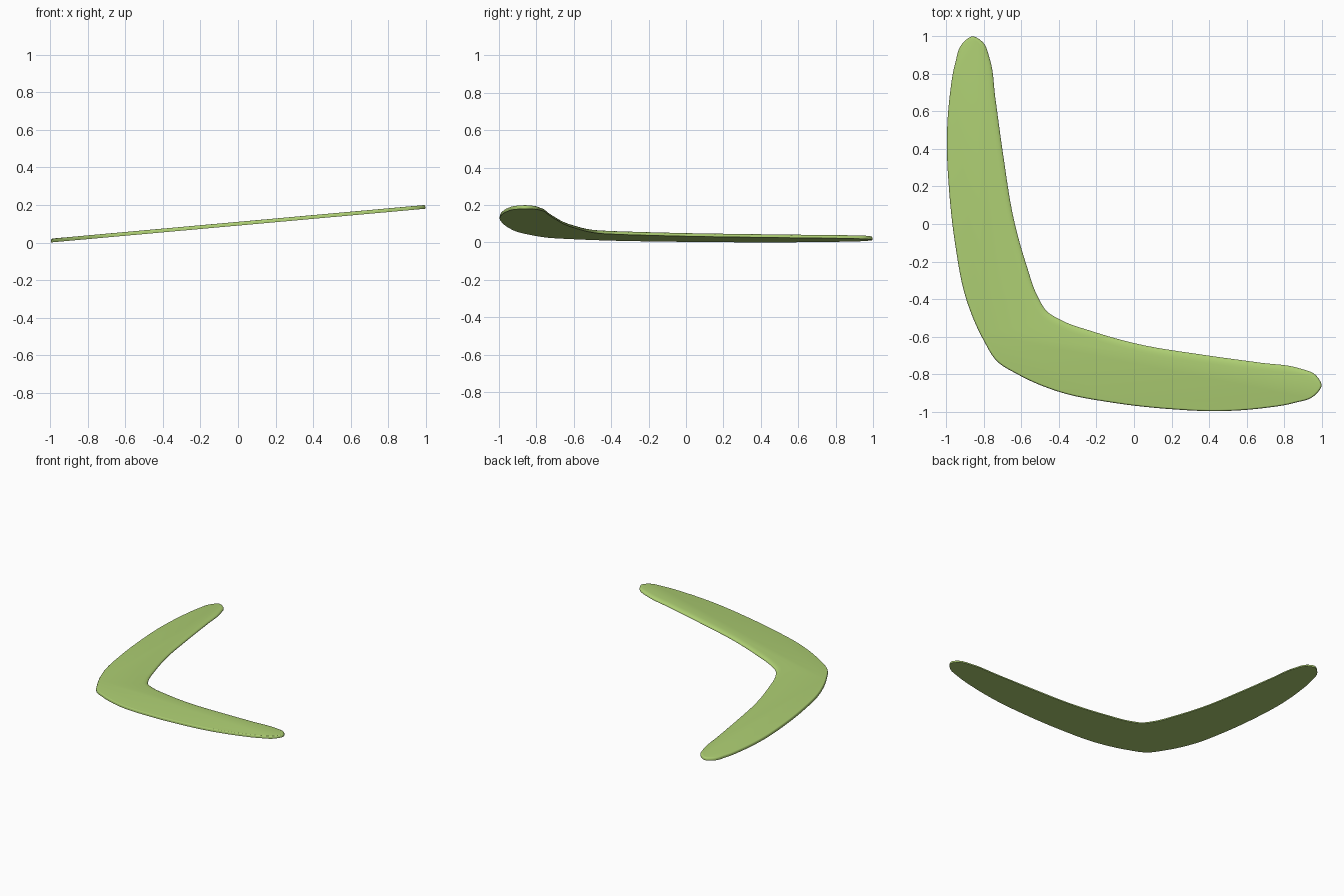
import bpy, bmesh, math
from mathutils import Vector

if "Cube" in bpy.data.objects:
    bpy.data.objects.remove(bpy.data.objects["Cube"])

# Half outline in plan: outer elbow -> tip -> inner elbow, third value = bevel width
half = [(-.73, -.73, .008), (-.80, -.62, .008), (-.89, -.41, .008), (-.953, -.10, .008),
        (-.985, .19, .008), (-.996, .45, .008), (-.981, .68, .008), (-.953, .85, .008),
        (-.914, .96, .008), (-.86, .998, .01), (-.805, .968, .02), (-.768, .88, .034),
        (-.738, .67, .04), (-.698, .38, .04), (-.634, 0, .04), (-.572, -.22, .04),
        (-.513, -.385, .04), (-.464, -.464, .04)]
# The other arm is the same outline mirrored across the diagonal
pts = [Vector(p) for p in half] + [Vector((y, x, w)) for x, y, w in half[-2:0:-1]]


def smooth_loop(p, steps=6):
    """Closed Catmull-Rom spline with spacing-aware tangents."""
    out, n = [], len(p)

    def dist(i):
        return (p[(i + 1) % n].xy - p[i % n].xy).length

    def tangent(i):
        a, b = dist(i - 1), dist(i)
        d0, d1 = (p[i % n] - p[(i - 1) % n]) / a, (p[(i + 1) % n] - p[i % n]) / b
        return (d0 * b + d1 * a) / (a + b)

    for i in range(n):
        h, a, b = dist(i), p[i], p[(i + 1) % n]
        for k in range(steps):
            t = k / steps
            out.append(a * (2*t**3 - 3*t*t + 1) + tangent(i) * h * (t**3 - 2*t*t + t)
                       + b * (3*t*t - 2*t**3) + tangent(i + 1) * h * (t**3 - t*t))
    return out


loop = smooth_loop(pts)
n = len(loop)
T = .01                      # half thickness
TILT = .09                   # rise along x
# Edge section: (share of bevel width, height) from underside to top
section = [(0, -T), (0, -T * .4)]
section += [(1 - math.cos(a), -T * .4 + T * 1.4 * math.sin(a))
            for a in (math.pi / 2 * k / 5 for k in range(1, 6))]

# Blade body: stacked rings closed by flat caps
bm = bmesh.new()
rings = []
for share, z in section:
    ring = []
    for i, p in enumerate(loop):
        d = (loop[(i + 1) % n].xy - loop[i - 1].xy).normalized()
        q = p.xy + Vector((d.y, -d.x)) * p.z * share
        ring.append(bm.verts.new((q.x, q.y, .1 + TILT * q.x + z)))
    rings.append(ring)
for a, b in zip(rings, rings[1:]):
    for i in range(n):
        j = (i + 1) % n
        bm.faces.new((a[i], a[j], b[j], b[i]))
bm.faces.new(rings[0])
bm.faces.new(rings[-1])
bmesh.ops.recalc_face_normals(bm, faces=bm.faces)
mesh = bpy.data.meshes.new("boomerang")
bm.to_mesh(mesh)
bm.free()
blade = bpy.data.objects.new("boomerang", mesh)
bpy.context.collection.objects.link(blade)

mat = bpy.data.materials.new("lime_green")
mat.diffuse_color = (.42, .62, .17, 1)
mat.use_nodes = True
mat.node_tree.nodes["Principled BSDF"].inputs["Base Color"].default_value = mat.diffuse_color
mesh.materials.append(mat)
bpy.context.view_layer.objects.active = blade
blade.select_set(True)
bpy.ops.object.shade_smooth_by_angle(angle=math.radians(40))
